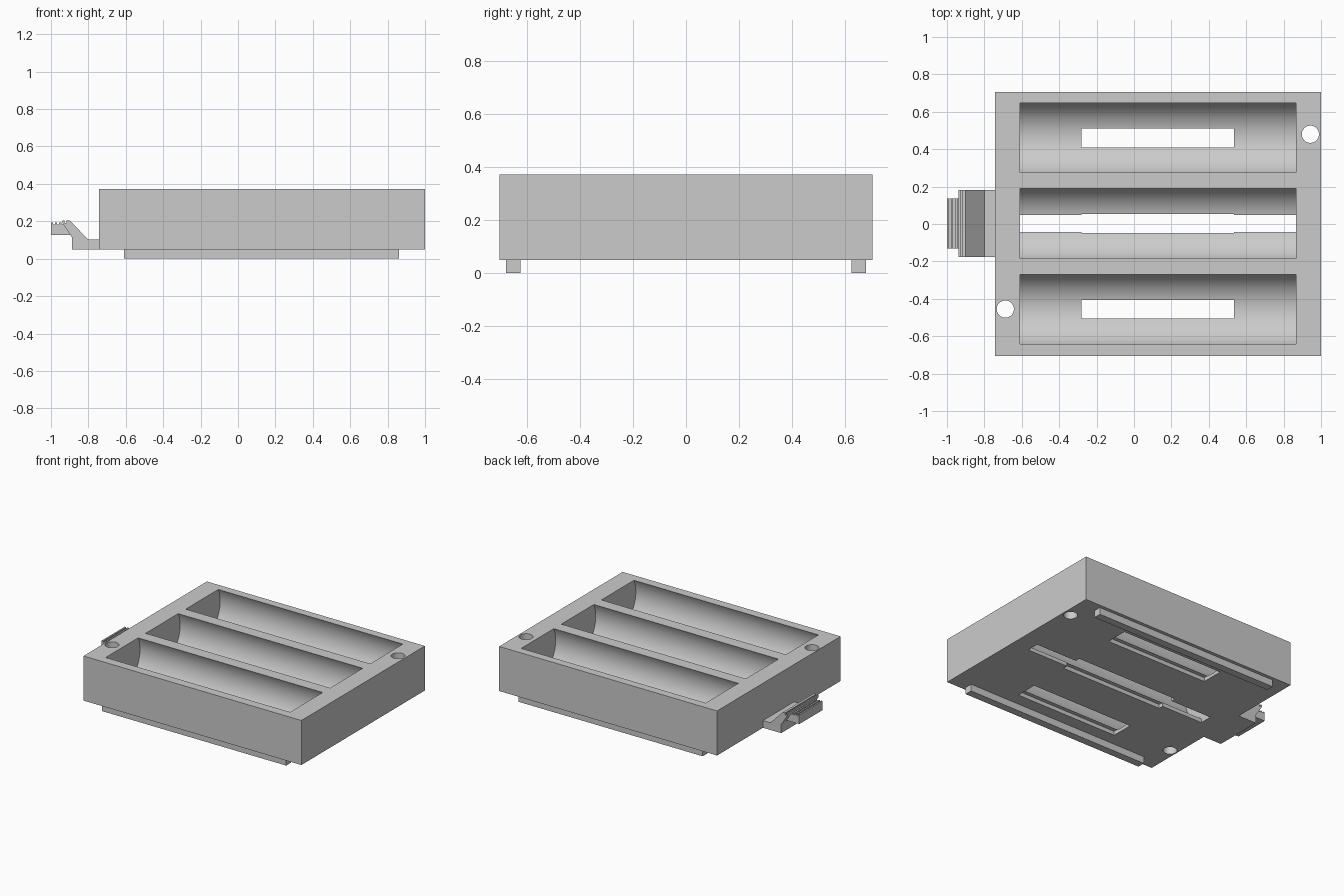
import bpy, math

cube = bpy.data.objects.get("Cube")
if cube:
    bpy.data.objects.remove(cube, do_unlink=True)

GREY = (0.6, 0.6, 0.6, 1)
grey = bpy.data.materials.new("plain_grey")
grey.use_nodes = True
grey.diffuse_color = GREY
grey.node_tree.nodes["Principled BSDF"].inputs["Base Color"].default_value = GREY


def box(name, x, y, z):
    bpy.ops.mesh.primitive_cube_add(size=1, location=[sum(r) / 2 for r in (x, y, z)])
    ob = bpy.context.object
    ob.name = name
    ob.scale = [r[1] - r[0] for r in (x, y, z)]
    bpy.ops.object.transform_apply(location=False, rotation=False)
    ob.data.materials.append(grey)
    return ob


def cylinder(name, radius, depth, loc, rot=(0, 0, 0), sides=96):
    bpy.ops.mesh.primitive_cylinder_add(vertices=sides, radius=radius, depth=depth,
                                        location=loc, rotation=rot)
    ob = bpy.context.object
    ob.name = name
    ob.data.materials.append(grey)
    return ob


def cut(target, cutter):
    mod = target.modifiers.new("cut", 'BOOLEAN')
    mod.operation, mod.solver, mod.object = 'DIFFERENCE', 'EXACT', cutter
    bpy.context.view_layer.objects.active = target
    bpy.ops.object.modifier_apply(modifier=mod.name)
    bpy.data.objects.remove(cutter, do_unlink=True)


def extrude_y(name, profile, y0, y1):
    """Prism with an x-z profile between two y positions."""
    n = len(profile)
    verts = [(x, y, z) for y in (y0, y1) for x, z in profile]
    faces = [list(range(n)), list(range(2 * n - 1, n - 1, -1))]
    faces += [[(i + 1) % n, i, i + n, (i + 1) % n + n] for i in range(n)]
    me = bpy.data.meshes.new(name)
    me.from_pydata(verts, [], faces)
    me.materials.append(grey)
    ob = bpy.data.objects.new(name, me)
    bpy.context.collection.objects.link(ob)
    bpy.context.view_layer.objects.active = ob
    bpy.ops.object.select_all(action='DESELECT')
    ob.select_set(True)
    bpy.ops.object.mode_set(mode='EDIT')
    bpy.ops.mesh.select_all(action='SELECT')
    bpy.ops.mesh.normals_make_consistent(inside=False)
    bpy.ops.object.mode_set(mode='OBJECT')
    return ob


# Tray body with three round troughs
MID = 0.0025
BAY = (-0.61, 0.865)
tray = box("tray_body", (-0.742, 1.0), (-0.705, 0.705), (0.05, 0.372))
for y in (MID - 0.4575, MID, MID + 0.4575):
    cut(tray, cylinder("trough_cutter", 0.2075, BAY[1] - BAY[0],
                       (sum(BAY) / 2, y, 0.28), (0, math.pi / 2, 0)))
    # Recess under each trough that breaks through as a slot
    cut(tray, box("slot_cutter", (-0.28, 0.535), (y - 0.08, y + 0.08), (0, 0.0787)))

# Full-length slot under the middle trough
cut(tray, box("long_slot_cutter", BAY, (MID - 0.045, MID + 0.045), (0, 0.12)))

# Screw holes at opposite corners
for x, y in ((0.943, 0.48), (-0.688, -0.455)):
    cut(tray, cylinder("hole_cutter", 0.046, 1, (x, y, 0.2), sides=48))

bpy.ops.object.select_all(action='DESELECT')
tray.select_set(True)
bpy.context.view_layer.objects.active = tray
bpy.ops.object.shade_smooth_by_angle(angle=math.radians(30))

# Rails underneath
for side, name in ((-1, "front_rail"), (1, "back_rail")):
    box(name, (BAY[0], BAY[1] - 0.003), sorted((side * 0.626, side * 0.681)), (0, 0.05))

# Latch arm rising from the side
arm = [(-0.742, 0.05), (-0.887, 0.05), (-0.887, 0.112), (-0.938, 0.19), (-0.938, 0.205),
       (-0.928, 0.205), (-0.928, 0.19), (-0.918, 0.19), (-0.918, 0.205),
       (-0.9, 0.205), (-0.8, 0.102), (-0.742, 0.102)]
extrude_y("latch_arm", arm, MID - 0.178, MID + 0.178)

# Ribbed thumb tab
tab = [(-0.895, 0.128), (-1.0, 0.128)]
for i in range(3):
    x = -1.0 + i * 0.022
    tab += [(x, 0.194), (x + 0.011, 0.194), (x + 0.011, 0.184), (x + 0.022, 0.184)]
tab += [(-0.93, 0.184)]
extrude_y("thumb_tab", tab, MID - 0.133, MID + 0.133)
